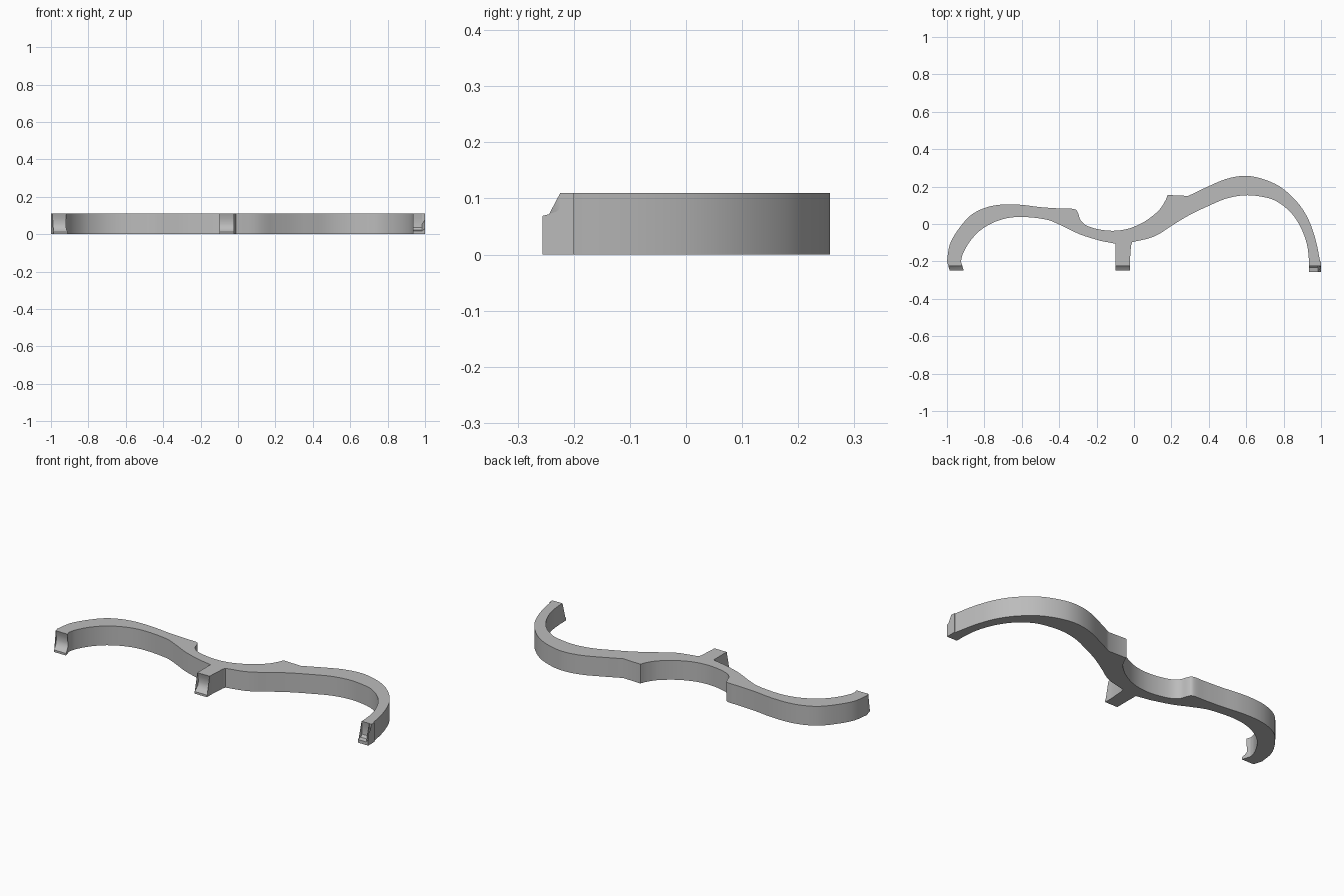
import bpy
import bmesh
from mathutils import Vector

cube = bpy.data.objects.get("Cube")
if cube:
    bpy.data.objects.remove(cube, do_unlink=True)

HEIGHT = 0.11
FOOT_Y = -0.2

grey = bpy.data.materials.new("plain grey")
grey.use_nodes = True
shade = (0.5, 0.5, 0.5, 1)
grey.diffuse_color = shade
grey.node_tree.nodes["Principled BSDF"].inputs["Base Color"].default_value = shade


def smooth_path(points, steps=4):
    """Catmull-Rom curve through the points."""
    pts = [Vector(p) for p in points]
    pts = [2 * pts[0] - pts[1]] + pts + [2 * pts[-1] - pts[-2]]
    path = []
    for a, b, c, d in zip(pts, pts[1:], pts[2:], pts[3:]):
        for i in range(steps):
            t = i / steps
            path.append(b + 0.5 * t * (c - a + t * (2 * a - 5 * b + 4 * c - d
                        + t * (3 * (b - c) + d - a))))
    path.append(pts[-2])
    return path


def finish(bm, name):
    bmesh.ops.recalc_face_normals(bm, faces=bm.faces)
    mesh = bpy.data.meshes.new(name)
    bm.to_mesh(mesh)
    bm.free()
    mesh.materials.append(grey)
    obj = bpy.data.objects.new(name, mesh)
    bpy.context.collection.objects.link(obj)
    bpy.ops.object.select_all(action="DESELECT")
    obj.select_set(True)
    bpy.context.view_layer.objects.active = obj
    bpy.ops.object.shade_smooth_by_angle()
    return obj


def prism(name, start, end):
    """Solid between two matching outlines."""
    bm = bmesh.new()
    low = [bm.verts.new(p) for p in start]
    high = [bm.verts.new(p) for p in end]
    count = len(low)
    for i in range(count):
        j = (i + 1) % count
        bm.faces.new((low[i], low[j], high[j], high[i]))
    caps = [bm.faces.new(low), bm.faces.new(high)]
    bmesh.ops.triangulate(bm, faces=caps, ngon_method="EAR_CLIP")
    return finish(bm, name)


# Back edge, right end to left end, broken at the shoulder corners
back_right = [(-1, FOOT_Y), (-.985, -.11), (-.94, -.03), (-.875, .045), (-.8, .085),
              (-.715, .103), (-.61, .103), (-.5, .09), (-.395, .083), (-.32, .08),
              (-.3, .06), (-.285, .02), (-.25, -.01), (-.18, -.03), (-.1, -.036),
              (-.02, -.022), (.06, .015), (.13, .07), (.165, .12), (.18, .155)]
back_left = [(.29, .15), (.395, .2), (.49, .24), (.585, .257), (.675, .245),
             (.78, .2), (.87, .12), (.93, .03), (.97, -.08), (.995, FOOT_Y)]

# Front edge, left end to right end, broken at the middle leg
front_left = [(.936, FOOT_Y), (.925, -.11), (.89, -.015), (.835, .065), (.755, .125),
              (.67, .148), (.585, .153), (.49, .135), (.395, .095), (.3, .05),
              (.2, -.01), (.14, -.05), (.085, -.075), (-.01, -.097)]
middle_leg = [(-.016, -.115), (-.022, FOOT_Y), (-.1, FOOT_Y), (-.1, -.105)]
front_right = [(-.18, -.09), (-.29, -.055), (-.395, -.005), (-.475, .025),
               (-.61, .038), (-.715, .022), (-.81, -.025), (-.875, -.09),
               (-.915, -.16), (-.925, FOOT_Y)]

outline = (smooth_path(back_right) + smooth_path(back_left) + smooth_path(front_left)
           + [Vector(p) for p in middle_leg] + smooth_path(front_right))
prism("curved_rail", [(p.x, p.y, 0) for p in outline],
      [(p.x, p.y, HEIGHT) for p in outline])

# Foot end profiles as (y, z): a scooped face over a low lip, or a stepped ledge
scooped = [(-.224, HEIGHT), (-.216, .085), (-.214, .055), (-.22, .035),
           (-.232, .022), (-.249, .012), (-.249, 0)]
stepped = [(-.224, HEIGHT), (-.224, .082), (-.23, .077), (-.244, .072),
           (-.256, .069), (-.256, .03), (-.256, 0)]
low_lip = [(-.224, HEIGHT), (-.22, .085), (-.218, .055), (-.22, .035),
           (-.232, .022), (-.256, .018), (-.256, 0)]


def foot(name, x0, x1, profile0, profile1, lean=0):
    """Loft between the profiles on the two sides of a leg."""
    def side(x, profile):
        ring = profile + [(FOOT_Y, 0), (FOOT_Y, HEIGHT)]
        return [(x + lean * (FOOT_Y - y), y, z) for y, z in ring]
    prism(name, side(x0, profile0), side(x1, profile1))


foot("right_foot", -1, -.925, scooped, scooped, 0.3)
foot("middle_foot", -.1, -.022, scooped, scooped)
foot("left_foot", .936, .985, low_lip, low_lip)
foot("left_foot_ledge", .985, 1, low_lip, stepped)
